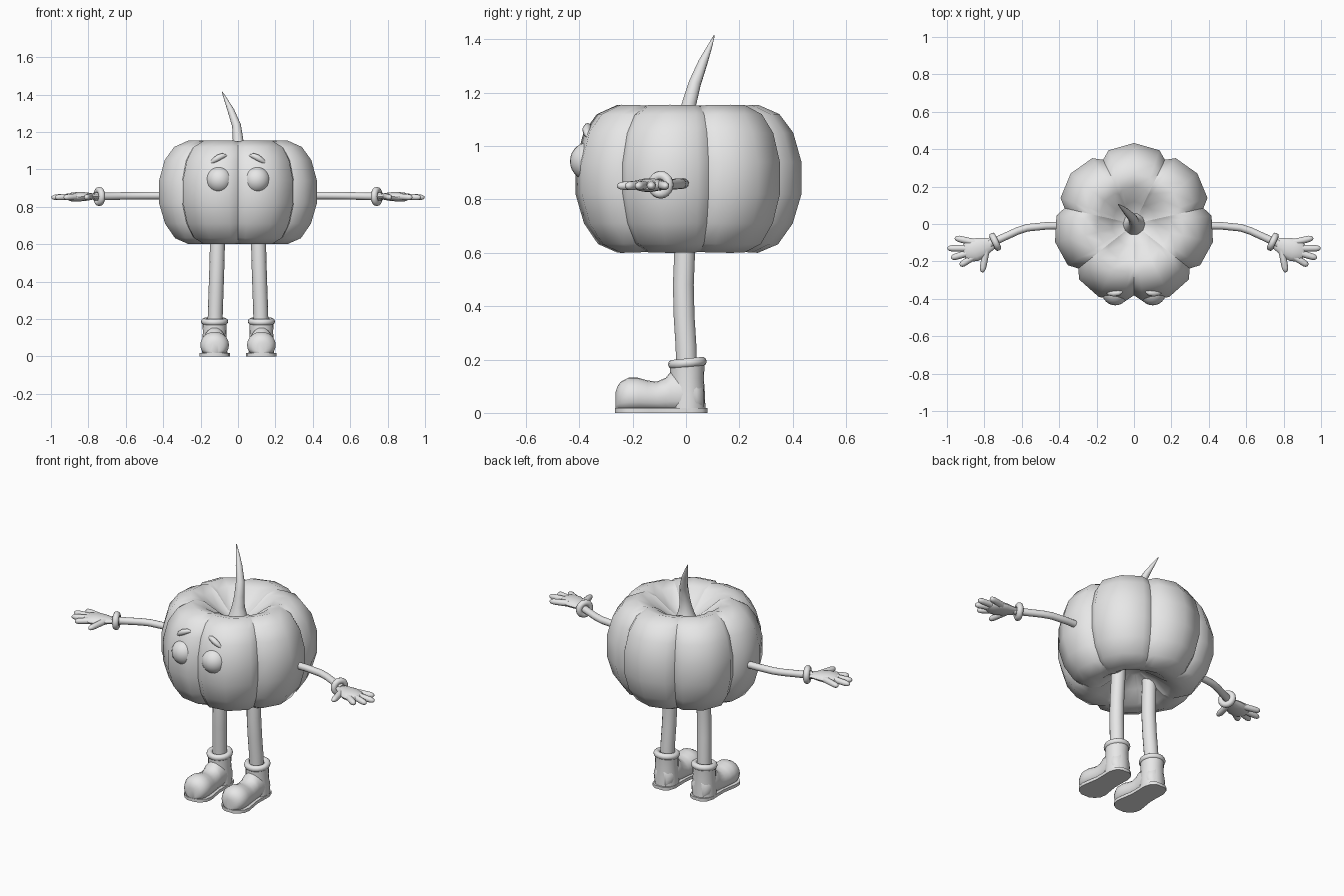
import bpy, bmesh, math
from mathutils import Vector, Matrix

if "Cube" in bpy.data.objects:
    bpy.data.objects.remove(bpy.data.objects["Cube"])

grey = bpy.data.materials.new("light_grey")
grey.diffuse_color = (0.8, 0.8, 0.8, 1)
grey.use_nodes = True
grey.node_tree.nodes["Principled BSDF"].inputs["Base Color"].default_value = grey.diffuse_color
Z, Y = Vector((0, 0, 1)), Vector((0, 1, 0))


def finish(name, bm, angle=None):
    bmesh.ops.recalc_face_normals(bm, faces=bm.faces)
    for f in bm.faces:
        f.smooth = True
    me = bpy.data.meshes.new(name)
    bm.to_mesh(me)
    me.materials.append(grey)
    ob = bpy.data.objects.new(name, me)
    bpy.context.collection.objects.link(ob)
    if angle:
        bpy.ops.object.select_all(action='DESELECT')
        ob.select_set(True)
        bpy.context.view_layer.objects.active = ob
        bpy.ops.object.shade_smooth_by_angle(angle=math.radians(angle))


def pair(name, bm, angle=50):
    """Make the right part and its mirrored left twin."""
    finish("right_" + name, bm, angle)
    bmesh.ops.transform(bm, matrix=Matrix.Scale(-1, 4, (1, 0, 0)), verts=bm.verts)
    finish("left_" + name, bm, angle)
    bm.free()


def loft(rings):
    bm = bmesh.new()
    rows = [[bm.verts.new(p) for p in r] for r in rings]
    n = len(rows[0])
    for a, b in zip(rows, rows[1:]):
        for i in range(n):
            j = (i + 1) % n
            bm.faces.new((a[i], a[j], b[j], b[i]))
    bm.faces.new(rows[0])
    bm.faces.new(rows[-1])
    return bm


def tube(pts, radii, n=12, ref=Z, flat=1.0):
    """Round or flattened tube through the points."""
    pts = [Vector(p) for p in pts]
    rings = []
    for i, p in enumerate(pts):
        t = (pts[min(i + 1, len(pts) - 1)] - pts[max(i - 1, 0)]).normalized()
        side = t.cross(ref).normalized()
        up = side.cross(t)
        rings.append([p + radii[i] * (side * math.cos(a) + up * flat * math.sin(a))
                      for a in (2 * math.pi * k / n for k in range(n))])
    return loft(rings)


def torus(center, axis, major, minor, n=20, m=10):
    bm = bmesh.new()
    q = Vector(axis).to_track_quat('Z', 'Y')
    vs = []
    for i in range(n):
        a = 2 * math.pi * i / n
        vs.append([bm.verts.new(Vector(center) + q @ Vector((
            (major + minor * math.cos(b)) * math.cos(a),
            (major + minor * math.cos(b)) * math.sin(a),
            minor * math.sin(b)))) for b in (2 * math.pi * k / m for k in range(m))])
    for i in range(n):
        for j in range(m):
            k, l = (i + 1) % n, (j + 1) % m
            bm.faces.new((vs[i][j], vs[k][j], vs[k][l], vs[i][l]))
    return bm


# Pumpkin body: seven lobes with sharp creases, sunken top and bottom
profile = [(.04, .71), (.12, .665), (.2, .612), (.27, .6), (.345, .632), (.4, .71),
           (.433, .82), (.433, .94), (.402, 1.05), (.35, 1.12), (.27, 1.155),
           (.2, 1.135), (.12, 1.075), (.05, 1.03)]
lobe = [(-1, .88), (-.74, .963), (0, 1), (.74, .963)]
rings = []
for r, z in profile:
    ring = []
    for k in range(7):
        for t, s in lobe:
            a = math.pi / 2 + (2 * k + t) * math.pi / 7
            ring.append((r * s * math.cos(a), r * s * math.sin(a), z + (1 - s) * .1 * (.88 - z)))
    rings.append(ring)
body = loft(rings)
body.verts.index_update()
for e in body.edges:
    a, b = (v.index for v in e.verts)
    if a % 4 == 0 and b % 4 == 0:
        e.smooth = False
finish("pumpkin_body", body)

# Curved stem
finish("stem", tube([(0, 0, 1.02), (0, 0, 1.06), (0, .004, 1.105), (0, .012, 1.16), (-.008, .033, 1.235),
                     (-.038, .064, 1.315), (-.066, .09, 1.375), (-.085, .106, 1.415)],
                    [.065, .048, .035, .028, .024, .018, .009, .002], 10, Y), 50)

# Eyes
bm = bmesh.new()
bmesh.ops.create_uvsphere(bm, u_segments=24, v_segments=14, radius=.072,
                          matrix=Matrix.Translation((.1, -.363, .943)))
pair("eye", bm)

# Eyebrows: tapered arched slivers
pair("eyebrow", tube([(.062, -.362, 1.074), (.08, -.368, 1.073), (.105, -.372, 1.062),
                      (.13, -.37, 1.046), (.151, -.362, 1.03)],
                     [.006, .014, .017, .013, .004], 10, Y), 60)

# Arms, wrist cuffs and hands
pair("arm", tube([(.37, -.008, .86), (.47, -.01, .86), (.57, -.02, .859), (.62, -.036, .858),
                  (.69, -.068, .856), (.77, -.105, .855)],
                 [.02, .02, .02, .02, .02, .022]))
pair("cuff", torus((.742, -.095, .855), (.9, -.42, 0), .034, .018))
pair("palm", tube([(.75, -.1, .855), (.775, -.11, .855), (.81, -.125, .855), (.85, -.138, .854),
                   (.89, -.147, .852), (.91, -.151, .851)],
                  [.03, .038, .054, .062, .056, .035], 14, Z, .42))
fingers = {
    "index_finger": ((.85, -.17), (.93, -.222)),
    "middle_finger": ((.87, -.15), (.978, -.182)),
    "ring_finger": ((.87, -.13), (.998, -.13)),
    "little_finger": ((.85, -.1), (.958, -.074)),
    "thumb": ((.79, -.14), (.812, -.258)),
}
for name, (a, b) in fingers.items():
    a, b = Vector((*a, .855)), Vector((*b, .85))
    pair(name, tube([a.lerp(b, t) for t in (0, .5, .8, .93, 1)],
                    [.019, .018, .017, .013, .005], 10, Z, .95), 70)

# Legs
pair("leg", tube([(.108, .0, .74), (.11, -.005, .6), (.113, -.01, .48), (.117, -.007, .36),
                  (.121, 0, .25), (.123, .003, .15)], [.04] * 6, 14, Y))

# Boots: shaft, foot with bulbous toe, rolled top and flat sole
cx = .125
pair("boot_shaft", tube([(cx, .005, .012), (cx, .005, .07), (cx, .004, .13), (cx, .005, .185)],
                        [.068, .066, .063, .065], 20, Y))
foot = [(.065, .04, .1), (.04, .062, .12), (-.02, .064, .14), (-.058, .061, .14), (-.075, .062, .118),
        (-.11, .066, .103), (-.145, .072, .108), (-.18, .077, .118), (-.215, .077, .118),
        (-.243, .064, .104), (-.257, .046, .086), (-.264, .022, .065)]
rings = []
for y, w, h in foot:
    rings.append([(cx + w * math.cos(a), y, .014 + h * max(0, .4 + .6 * math.sin(a)))
                  for a in (2 * math.pi * k / 20 for k in range(20))])
pair("boot_foot", loft(rings), 60)
pair("boot_cuff", torus((cx, .005, .187), (0, -.1, 1), .055, .018))

half = [(.08, .028), (.06, .055), (.02, .068), (-.04, .066), (-.09, .066), (-.14, .074),
        (-.19, .082), (-.225, .076), (-.25, .056), (-.266, .026)]
outline = [(cx + w, y) for y, w in half] + [(cx - w, y) for y, w in reversed(half)]
pair("boot_sole", loft([[(x, y, z) for x, y in outline] for z in (0, .018)]), 40)
